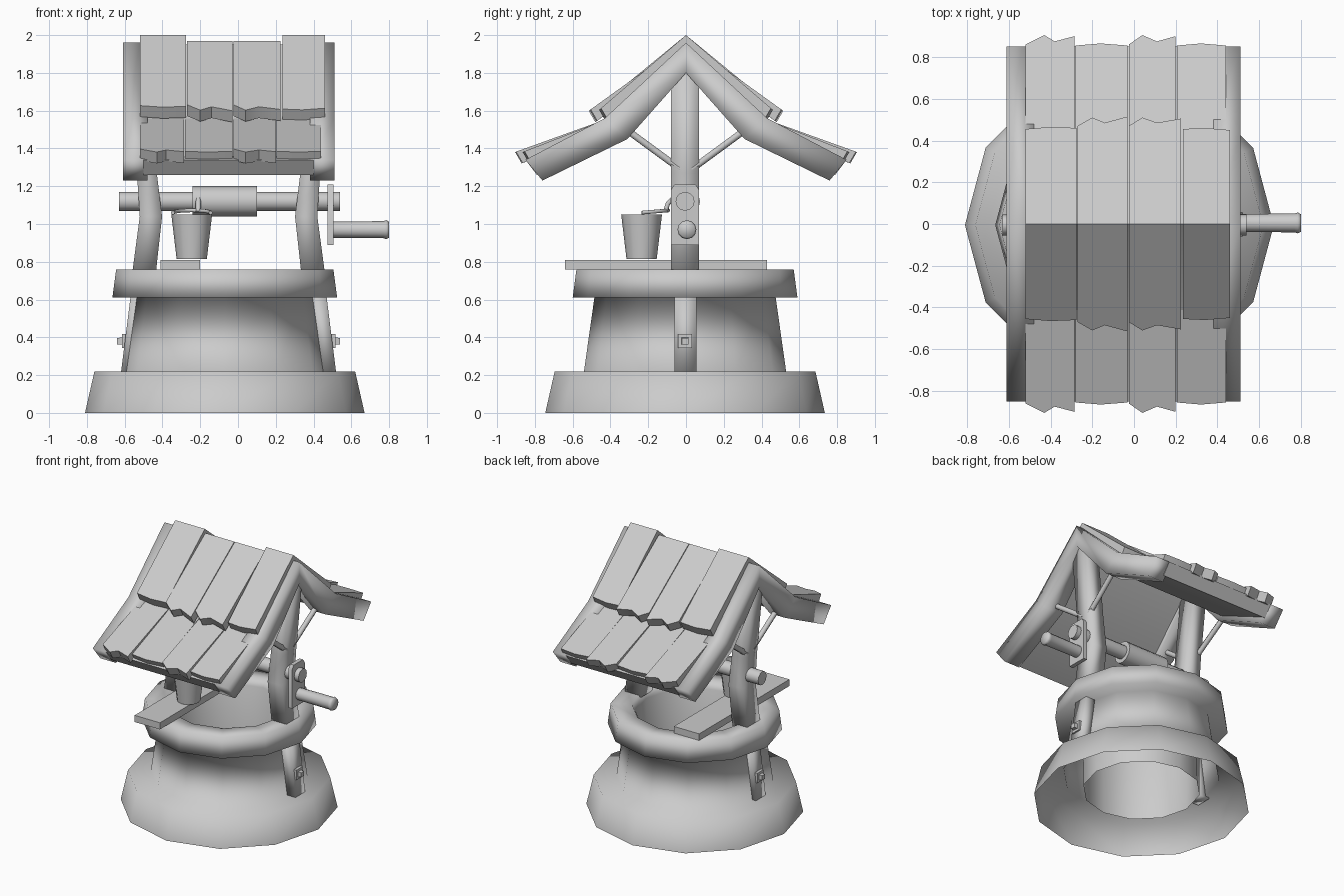
import bpy, bmesh, math
from mathutils import Vector

if "Cube" in bpy.data.objects:
    bpy.data.objects.remove(bpy.data.objects["Cube"])

CX = -0.07   # axis of the round well
MX = -0.05   # mirror plane of the timber frame


def finish(name, bm, angle=40):
    bmesh.ops.remove_doubles(bm, verts=bm.verts, dist=1e-5)
    bmesh.ops.recalc_face_normals(bm, faces=bm.faces)
    me = bpy.data.meshes.new(name)
    bm.to_mesh(me)
    bm.free()
    ob = bpy.data.objects.new(name, me)
    bpy.context.collection.objects.link(ob)
    bpy.ops.object.select_all(action='DESELECT')
    bpy.context.view_layer.objects.active = ob
    ob.select_set(True)
    bpy.ops.object.shade_smooth_by_angle(angle=math.radians(angle))
    return ob


def loft(name, sections, ring=False, open_profile=False, angle=40):
    """Skin equal-length point rows; cap the ends unless they form a ring."""
    bm = bmesh.new()
    rows = [[bm.verts.new(p) for p in s] for s in sections]
    n = len(rows[0])
    pairs = list(zip(rows, rows[1:])) + ([(rows[-1], rows[0])] if ring else [])
    for a, b in pairs:
        for i in range(n - 1 if open_profile else n):
            j = (i + 1) % n
            bm.faces.new((a[i], a[j], b[j], b[i]))
    if not ring:
        bm.faces.new(rows[0])
        bm.faces.new(rows[-1])
    return finish(name, bm, angle)


def lathe(name, profile, cx, cy, sides=12, open_profile=False, angle=40):
    """Revolve a (radius, z) outline."""
    secs = []
    for k in range(sides):
        a = 2 * math.pi * k / sides
        secs.append([(cx + r * math.cos(a), cy + r * math.sin(a), z) for r, z in profile])
    return loft(name, secs, True, open_profile, angle)


def turned_x(name, rings, y, z, sides=12, turn=0):
    """Round bar along x from (x, radius) rings."""
    ang = [turn + 2 * math.pi * k / sides for k in range(sides)]
    return loft(name, [[(x, y + r * math.cos(a), z + r * math.sin(a)) for a in ang]
                       for x, r in rings], angle=65)


def tube(name, pts, r, sides=6):
    pts = [Vector(p) for p in pts]
    secs = []
    for i, p in enumerate(pts):
        d = pts[min(i + 1, len(pts) - 1)] - pts[max(i - 1, 0)]
        q = d.to_track_quat('X', 'Z')
        secs.append([p + q @ Vector((0, r * math.cos(2 * math.pi * k / sides),
                                     r * math.sin(2 * math.pi * k / sides)))
                     for k in range(sides)])
    return loft(name, secs, angle=65)


def prism_x(name, outline, x0, x1):
    return loft(name, [[(x, y, z) for y, z in outline] for x in (x0, x1)])


def upright(name, rows, y0, y1):
    """Bent square timber from (x0, x1, z) rows."""
    return loft(name, [[(a, y0, z), (b, y0, z), (b, y1, z), (a, y1, z)] for a, b, z in rows],
                angle=92)


# stone well: hollow shell of base, wall, rim and inner shaft, open underneath
lathe("well_shell", [(0.74, 0), (0.69, 0.22), (0.535, 0.22), (0.48, 0.61), (0.595, 0.61),
                     (0.575, 0.76), (0.43, 0.76), (0.405, 0.71), (0.40, 0.10)],
      CX, -0.005, open_profile=True, angle=120)

# roof frame: half chevron of (top y, top z, low y, low z) stations, ridge first
BEAM = [(0, 1.96, 0, 1.80), (0.43, 1.56, 0.31, 1.45), (0.85, 1.34, 0.76, 1.23)]
PANEL = [(0, 1.95, 0, 1.84), (0.42, 1.55, 0.35, 1.465), (0.85, 1.34, 0.79, 1.26)]


def chevron(name, half, x0, x1, angle):
    secs = []
    for d, (ty, tz, ly, lz) in [(-1, s) for s in half[::-1]] + [(1, s) for s in half[1:]]:
        secs.append([(x0, d * ty, tz), (x1, d * ty, tz), (x1, d * ly, lz), (x0, d * ly, lz)])
    return loft(name, secs, angle=angle)


chevron("roof_panel", PANEL, -0.50, 0.40, 40)

# timber frame, both sides
for s, tag in ((1, "right"), (-1, "left")):
    fx = (lambda x: x) if s > 0 else (lambda x: 2 * MX - x)
    chevron("roof_beam_" + tag, BEAM, fx(0.38), fx(0.51), 92)
    upright("post_" + tag, [(fx(a), fx(b), z) for a, b, z in
            [(0.335, 0.46, 0.74), (0.302, 0.42, 1.04), (0.33, 0.435, 1.27), (0.385, 0.49, 1.86)]],
            -0.08, 0.07)
    upright("leg_" + tag, [(fx(a), fx(b), z) for a, b, z in
            [(0.44, 0.52, 0.21), (0.37, 0.467, 0.63)]], -0.06, 0.055)
    turned_x("leg_plate_" + tag, [(fx(0.48), 0.052), (fx(0.515), 0.052)], -0.005, 0.38, 4,
             math.pi / 4)
    turned_x("leg_bolt_" + tag, [(fx(0.50), 0.028), (fx(0.54), 0.024)], -0.005, 0.38, 4,
             math.pi / 4)
    for d, end in ((-1, "front"), (1, "back")):
        tube(f"brace_{tag}_{end}", [(fx(0.42), d * 0.03, 1.29), (fx(0.44), d * 0.33, 1.51)],
             0.02)

# shingles: (x, end y) points along the ragged lower edge
UPPER = [
    (2.00, -0.82, [(-0.52, .455), (-0.40, .465), (-0.275, .46)]),
    (1.97, -0.72, [(-0.27, .47), (-0.20, .51), (-0.14, .485), (-0.03, .515)]),
    (1.97, -0.72, [(-0.025, .47), (0.04, .51), (0.11, .485), (0.225, .505)]),
    (2.00, -0.86, [(0.235, .455), (0.34, .46), (0.46, .45)])]
LOWER = [
    (1.57, -0.36, [(-0.52, .86), (-0.43, .905), (-0.38, .875), (-0.285, .90)]),
    (1.57, -0.39, [(-0.28, .855), (-0.16, .865), (-0.03, .855)]),
    (1.57, -0.36, [(-0.025, .86), (0.04, .905), (0.11, .875), (0.2, .90)]),
    (1.57, -0.39, [(0.205, .855), (0.32, .865), (0.44, .855)])]
for d, side in ((-1, "front"), (1, "back")):
    for row, planks, y0 in (("upper", UPPER, 0), ("lower", LOWER, 0.38)):
        for i, (z0, slope, edge) in enumerate(planks):
            secs = []
            for x, ye in edge:
                ze = z0 + slope * (ye - y0)
                secs.append([(x, d * y0, z0), (x, d * ye, ze),
                             (x, d * (ye - 0.035), ze - 0.06), (x, d * y0, z0 - 0.07)])
            loft(f"shingle_{side}_{row}_{i + 1}", secs)

# windlass: axle, drum, crank
turned_x("axle", [(-0.63, 0.05), (0.54, 0.05)], -0.005, 1.12)
turned_x("drum", [(-0.24, 0.08), (0.10, 0.08)], -0.005, 1.12)
prism_x("crank_plate", [(-0.08, 0.89), (0.07, 0.89), (0.07, 1.18), (0.05, 1.21),
                        (-0.06, 1.21), (-0.08, 1.18)], 0.475, 0.505)
turned_x("crank_handle", [(0.49, 0.043), (0.77, 0.045), (0.785, 0.05), (0.80, 0.042)],
         0.005, 0.97)

# plank across the rim
prism_x("plank", [(-0.64, 0.76), (0.43, 0.76), (0.43, 0.81), (-0.64, 0.81)], -0.41, -0.20)

# bucket with lowered bail and rope
BX, BY = -0.245, -0.235
lathe("bucket", [(0, 0.815), (0.08, 0.815), (0.108, 1.05), (0.092, 1.05), (0.068, 0.84),
                 (0, 0.84)], BX, BY)
arc = [math.pi * k / 8 for k in range(9)]
tube("bucket_bail", [(BX + 0.1 * math.cos(a), BY + 0.14 * math.sin(a), 1.06 + 0.012 * math.sin(a))
                     for a in arc], 0.011)
tube("rope", [(-0.21, -0.11, 1.065), (-0.21, -0.095, 1.11), (-0.21, -0.06, 1.145)], 0.014)
